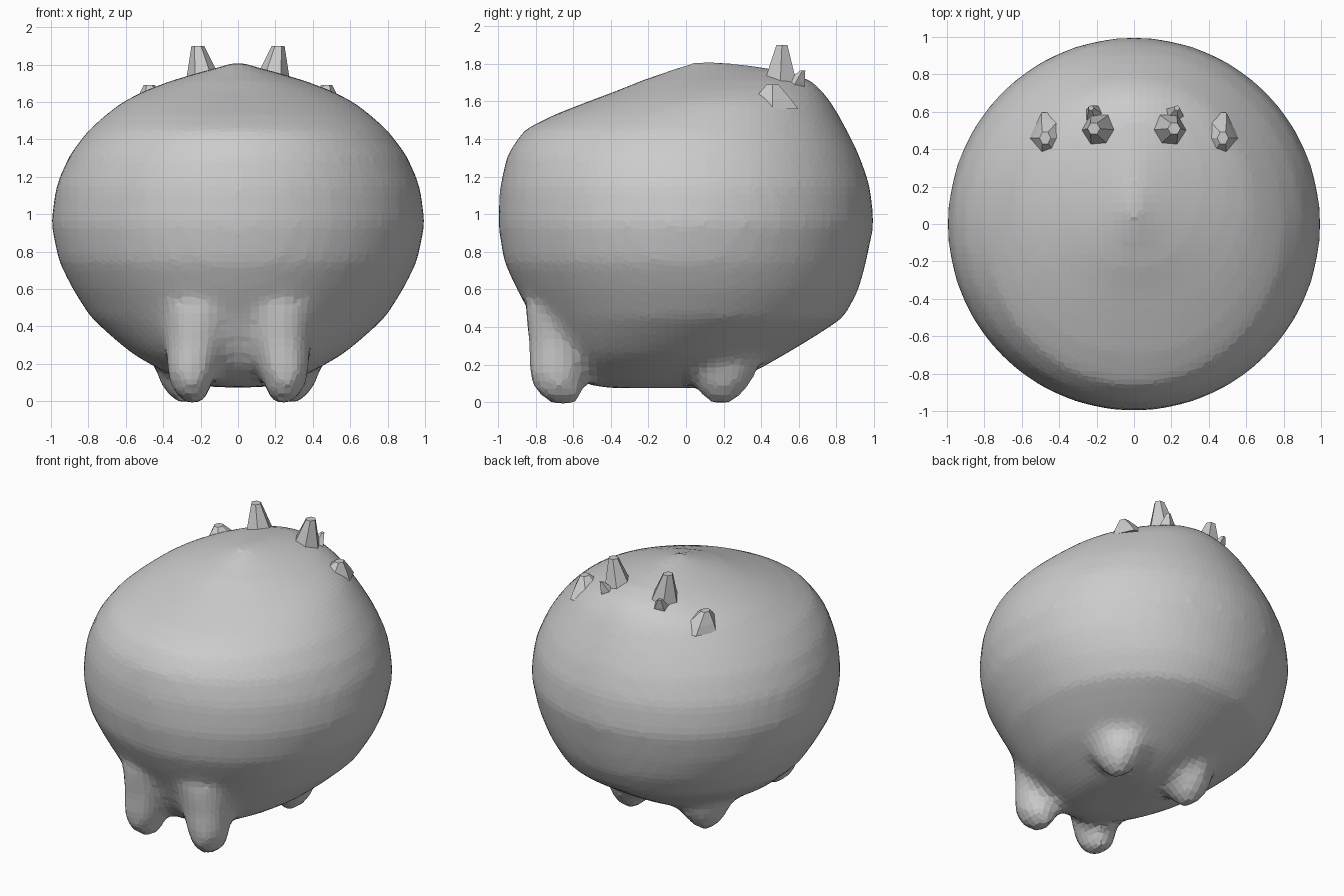
import bpy, bmesh, math
from mathutils import Vector

if "Cube" in bpy.data.objects:
    bpy.data.objects.remove(bpy.data.objects["Cube"])


def loft(bm, rings, n=48):
    """Skin a stack of ellipses (z, cx, cy, rx, ry) and cap both ends."""
    loops = []
    for z, cx, cy, rx, ry in rings:
        loops.append([bm.verts.new((cx + rx * math.cos(2 * math.pi * i / n),
                                    cy + ry * math.sin(2 * math.pi * i / n), z))
                      for i in range(n)])
    for a, b in zip(loops, loops[1:]):
        for i in range(n):
            bm.faces.new((a[i], a[(i + 1) % n], b[(i + 1) % n], b[i]))
    bm.faces.new(loops[0][::-1])
    bm.faces.new(loops[-1])


def make(name, bm):
    bmesh.ops.recalc_face_normals(bm, faces=bm.faces)
    me = bpy.data.meshes.new(name)
    bm.to_mesh(me)
    bm.free()
    ob = bpy.data.objects.new(name, me)
    bpy.context.collection.objects.link(ob)
    return ob


# Round body: height, front y, back y, half width
profile = [
    (0.075, -0.42, 0.10, 0.14), (0.10, -0.55, 0.22, 0.27), (0.17, -0.66, 0.38, 0.42),
    (0.25, -0.72, 0.52, 0.56), (0.34, -0.77, 0.67, 0.67), (0.45, -0.82, 0.84, 0.79),
    (0.60, -0.90, 0.92, 0.885), (0.75, -0.97, 0.96, 0.96), (0.95, -1.0, 1.0, 1.0),
    (1.15, -0.99, 0.98, 0.975), (1.32, -0.95, 0.92, 0.90), (1.45, -0.86, 0.855, 0.80),
    (1.53, -0.70, 0.81, 0.71), (1.60, -0.52, 0.77, 0.62), (1.66, -0.36, 0.72, 0.50),
    (1.71, -0.24, 0.67, 0.37), (1.755, -0.11, 0.55, 0.22), (1.79, -0.02, 0.36, 0.09),
    (1.815, 0.04, 0.12, 0.015)]
bm = bmesh.new()
loft(bm, [(z, 0, (f + b) / 2, w, (b - f) / 2) for z, f, b, w in profile])

# Feet, grown out of the body: height, x, y, x radius, y radius
front_foot = [(-0.012, 0.235, -0.65, 0.05, 0.06), (0.05, 0.25, -0.67, 0.10, 0.13),
              (0.15, 0.25, -0.69, 0.13, 0.15), (0.30, 0.23, -0.66, 0.16, 0.18),
              (0.50, 0.20, -0.62, 0.22, 0.24), (0.70, 0.18, -0.50, 0.24, 0.30)]
back_foot = [(-0.005, 0.29, 0.19, 0.05, 0.06), (0.05, 0.29, 0.19, 0.10, 0.12),
             (0.12, 0.28, 0.19, 0.15, 0.17), (0.25, 0.25, 0.15, 0.22, 0.25)]
for s in (-1, 1):
    for foot in (front_foot, back_foot):
        loft(bm, [(z, s * x, y, a, b) for z, x, y, a, b in foot], 16)
body = make("body", bm)
rm = body.modifiers.new("blend", 'REMESH')
rm.mode = 'VOXEL'
rm.voxel_size = 0.045
sm = body.modifiers.new("soften", 'SMOOTH')
sm.factor = 0.5
sm.iterations = 5


def spike(bm, base, tip, r1, r2, n=6, stretch=1.0):
    """Faceted stub leaning from base to tip."""
    rows = []
    for p, r in ((Vector(base), r1), (Vector(base).lerp(Vector(tip), 0.4), r1 * 0.72),
                 (Vector(tip), r2)):
        rows.append((p.z, p.x, p.y, r, r * stretch))
    loft(bm, rows, n)


# Crown: two pointed stubs, their rear spurs and the low outer bumps
for s, side in ((-1, "left"), (1, "right")):
    bm = bmesh.new()
    spike(bm, (s * 0.175, 0.50, 1.67), (s * 0.215, 0.51, 1.90), 0.11, 0.034)
    spike(bm, (s * 0.20, 0.56, 1.66), (s * 0.23, 0.62, 1.765), 0.07, 0.015, 5)
    make(side + "_ear", bm)
    bm = bmesh.new()
    spike(bm, (s * 0.43, 0.46, 1.56), (s * 0.475, 0.46, 1.69), 0.13, 0.03, 6, 1.2)
    make(side + "_crown_bump", bm)
